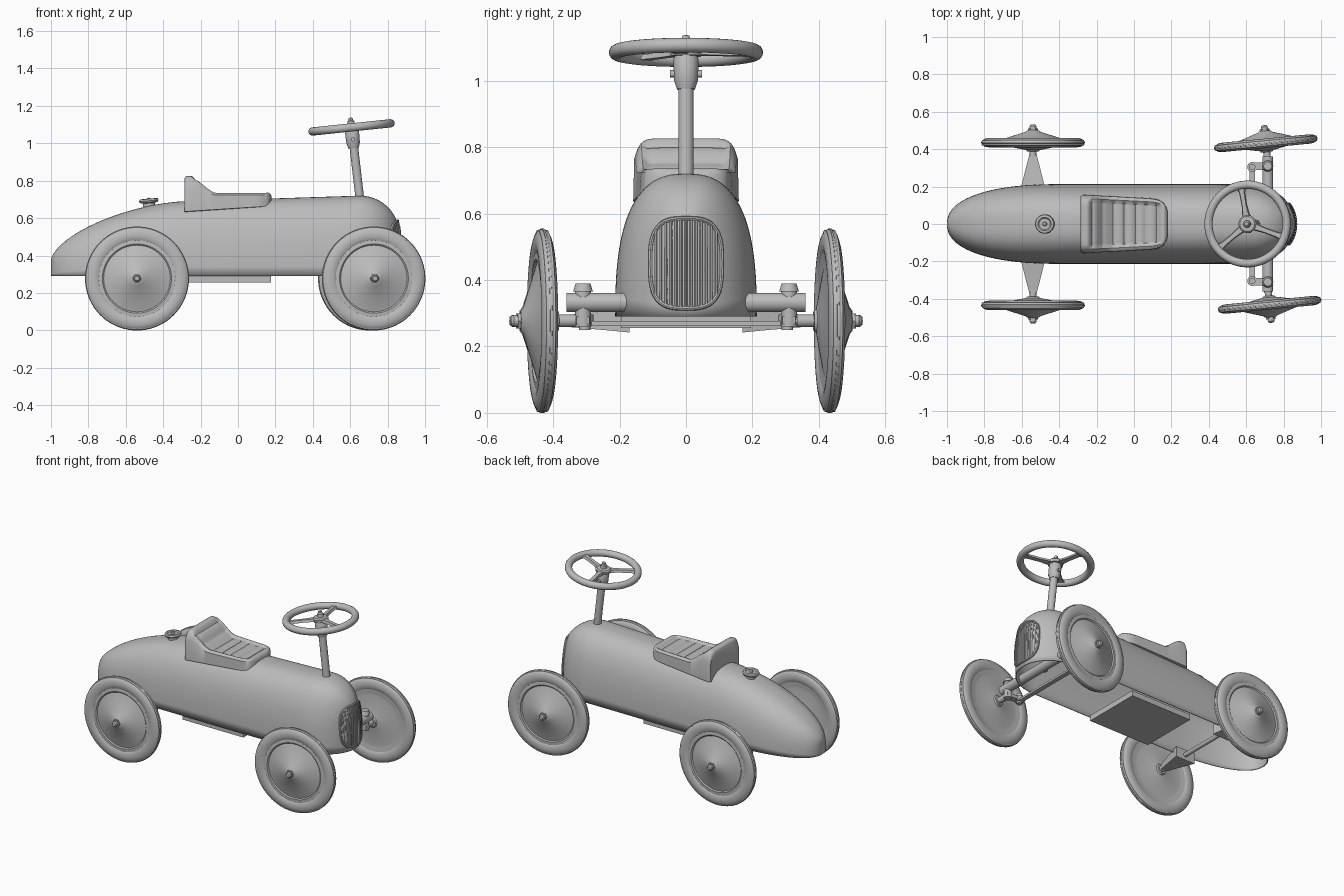
import bpy, bmesh, math
from math import sin, cos, pi, radians
from mathutils import Matrix, Vector

if "Cube" in bpy.data.objects:
    bpy.data.objects.remove(bpy.data.objects["Cube"])

grey = bpy.data.materials.new("plain_grey")
grey.diffuse_color = (0.5, 0.5, 0.5, 1)
grey.use_nodes = True
grey.node_tree.nodes["Principled BSDF"].inputs["Base Color"].default_value = grey.diffuse_color


def finish(name, bm, angle=35, matrix=None, merge=1e-5):
    bmesh.ops.remove_doubles(bm, verts=bm.verts, dist=merge)
    if matrix is not None:
        bm.transform(matrix)
    bmesh.ops.recalc_face_normals(bm, faces=bm.faces)
    me = bpy.data.meshes.new(name)
    bm.to_mesh(me)
    bm.free()
    me.materials.append(grey)
    ob = bpy.data.objects.new(name, me)
    bpy.context.collection.objects.link(ob)
    bpy.ops.object.select_all(action='DESELECT')
    bpy.context.view_layer.objects.active = ob
    ob.select_set(True)
    bpy.ops.object.shade_smooth_by_angle(angle=radians(angle))
    return ob


def loft(name, rings, closed=True, caps=True, loop=False, angle=35, matrix=None):
    """Skin a list of equal-length point rings."""
    bm = bmesh.new()
    vs = [[bm.verts.new(p) for p in r] for r in rings]
    n = len(rings[0])
    for i in range(len(vs) if loop else len(vs) - 1):
        a, b = vs[i], vs[(i + 1) % len(vs)]
        for j in range(n if closed else n - 1):
            k = (j + 1) % n
            bm.faces.new((a[j], a[k], b[k], b[j]))
    if caps and closed and not loop:
        bm.faces.new(vs[0])
        bm.faces.new(vs[-1])
    return finish(name, bm, angle, matrix)


def lathe(name, profile, matrix, seg=48, loop=False):
    """Turn (radius, height) points about local z."""
    rings = [[(r * cos(2 * pi * i / seg), r * sin(2 * pi * i / seg), h) for i in range(seg)]
             for r, h in profile]
    return loft(name, rings, caps=True, loop=loop, matrix=matrix)


def rod(name, a, b, r, seg=24, r2=None):
    a, b = Vector(a), Vector(b)
    d = b - a
    m = Matrix.Translation(a) @ d.to_track_quat('Z', 'Y').to_matrix().to_4x4()
    return lathe(name, [(r, 0), (r2 or r, d.length)], m, seg)


def box(name, lo, hi, matrix=None):
    rings = [[(x, lo[1], lo[2]), (x, hi[1], lo[2]), (x, hi[1], hi[2]), (x, lo[1], hi[2])]
             for x in (lo[0], hi[0])]
    return loft(name, rings, matrix=matrix)


def tube(name, pts, r, seg=8, cyclic=False):
    """Round tube along points that lie roughly across the x axis."""
    rings = []
    for i, p in enumerate(pts):
        q0 = Vector(pts[i - 1] if cyclic or i else p)
        q1 = Vector(pts[(i + 1) % len(pts)] if cyclic or i < len(pts) - 1 else p)
        t = (q1 - q0).normalized()
        u = t.cross(Vector((1, 0, 0))).normalized()
        w = t.cross(u)
        rings.append([Vector(p) + r * (u * cos(2 * pi * k / seg) + w * sin(2 * pi * k / seg))
                      for k in range(seg)])
    return loft(name, rings, loop=cyclic)


def spow(v, e):
    return math.copysign(abs(v) ** e, v)


# ---- body shell: superellipse sections along x, open underneath ----
N, BASE = 2.65, 0.29


def arc(u, p):
    return max(0.0, 1 - min(1.0, max(0.0, u)) ** p) ** (1 / p)


def half_width(x):
    return 0.213 * arc((-0.4 - x) / 0.6, 2.3) * arc((x - 0.6) / 0.26, 2.05)


def height(x):
    rise = 0.03 * min(1, max(0, (x + 0.28) / 0.93))
    return 0.085 + 0.315 * arc((-0.28 - x) / 0.72, 1.6) + rise - 0.2 * (1 - arc((x - 0.65) / 0.21, 2))


rings = []
for i in range(91):
    x = -0.07 - 0.93 * cos(pi * i / 90)
    w, h = half_width(x), height(x)
    rings.append([(x, w * spow(cos(pi * j / 48), 2 / N), BASE + h * max(0, sin(pi * j / 48)) ** (2 / N))
                  for j in range(49)])
body = loft("body_shell", rings, closed=False, caps=False, angle=50)
sol = body.modifiers.new("thickness", 'SOLIDIFY')
sol.thickness, sol.offset = 0.006, -1

box("floor_plate", (-0.27, -0.195, 0.255), (0.176, 0.195, 0.291))


# ---- grille wrapped on the nose ----
def nose_x(y, z):
    lo, hi = 0.5, 0.86
    for _ in range(30):
        m = (lo + hi) / 2
        w, h = half_width(m), height(m)
        if w > 0 and (abs(y) / w) ** N + ((z - BASE) / h) ** N < 1:
            lo = m
        else:
            hi = m
    return lo


def grille_ring(s, off, n=48):
    out = []
    for k in range(n):
        a = 2 * pi * k / n
        y, z = 0.11 * s * spow(cos(a), 0.65), 0.45 + 0.138 * s * spow(sin(a), 0.65)
        out.append((nose_x(y, z) + off, y, z))
    return out


loft("grille_panel", [grille_ring(s, o) for s, o in
                      ((1, -0.01), (1, 0.006), (0.8, 0.006), (0.6, 0.006), (0.4, 0.006), (0.2, 0.006), (0.02, 0.006))])
tube("grille_rim", grille_ring(0.98, 0.006), 0.007, cyclic=True)
for k in range(-6, 7):
    y = k * 0.0152
    zr = 0.13 * (1 - abs(y / 0.108) ** 3) ** (1 / 3)
    tube("grille_bar", [(nose_x(y, 0.45 + zr * t / 6) + 0.007, y, 0.45 + zr * t / 6) for t in range(-6, 7)], 0.0045, 6)

# ---- seat: pleated bucket with raised rim and backrest ----
rings = []
for i in range(71):
    f = i / 70
    x = -0.285 + 0.465 * f
    hw = (0.157 - 0.027 * f) * arc(0.97 * (x - 0.06) / 0.12, 3.5) * (0.94 + 0.06 * min(1, f / 0.03))
    t = min(1, max(0, (-0.11 - x) / 0.14))
    back = t * t * (3 - 2 * t)
    zt = 0.738 + 0.088 * back - 0.012 * (max(0, 0.02 - f) / 0.02) - 0.02 * max(0, (f - 0.95) / 0.05) ** 2
    inner = min(1, max(0, (f - 0.08) / 0.05)) * min(1, max(0, (0.95 - f) / 0.06))
    ring = []
    for j in range(33):
        v = -1 + j / 16
        dip = inner * min(1, max(0, (0.86 - abs(v)) / 0.1))
        pleat = 0.012 * (1 - abs(sin(pi * f * 8)) ** 0.6)
        ring.append((x, hw * v, zt - dip * (0.012 + pleat) - abs(v) ** 10 * (0.015 + 0.045 * back)))
    zb = 0.635 + 0.03 * f
    ring += [(x, hw * 1.02, zb), (x, hw * 0.5, zb - 0.01), (x, -hw * 0.5, zb - 0.01), (x, -hw * 1.02, zb)]
    rings.append(ring)
loft("seat", rings, angle=40)

# ---- filler cap behind the seat ----
lathe("filler_cap", [(0.032, -0.03), (0.032, 0.012), (0.048, 0.016), (0.052, 0.025), (0.048, 0.034),
                     (0.036, 0.036), (0.03, 0.03), (0.012, 0.03), (0.009, 0.04), (0.001, 0.041)],
      Matrix.Translation((-0.475, 0, 0.668)) @ Matrix.Rotation(radians(-5), 4, 'Y'))

# ---- wheels ----
TYRE = [(0.228 + 0.043 * cos(2 * pi * k / 20), 0.025 * sin(2 * pi * k / 20)) for k in range(20)]
DISC = [(0.001, -0.048), (0.03, -0.048), (0.036, -0.04), (0.165, -0.014), (0.18, -0.016), (0.205, -0.018),
        (0.205, 0.018), (0.185, 0.02), (0.178, 0.014), (0.165, 0.018), (0.04, 0.058), (0.03, 0.066), (0.001, 0.068)]


def wheel(label, x, y, side, turn):
    m = (Matrix.Translation((x, y, 0.277)) @ Matrix.Rotation(radians(turn), 4, 'Z')
         @ Matrix.Rotation(radians(-90 * side), 4, 'X'))
    lathe(label + "_tyre", [(r + 0.006, h) for r, h in TYRE], m, 72, loop=True)
    lathe(label + "_disc", DISC, m, 64)
    for k in (-0.011, 0, 0.011):  # tread ribs
        r0 = 0.234 + 0.043 * math.sqrt(1 - (k / 0.025) ** 2)
        lathe(label + "_tread", [(r0 - 0.004, k - 0.004), (r0 + 0.001, k - 0.003), (r0 + 0.001, k + 0.003),
                                 (r0 - 0.004, k + 0.004)], m, 72, loop=True)
    lathe(label + "_nut", [(0.026, 0.06), (0.026, 0.076)], m, 6)
    lathe(label + "_bolt", [(0.018, 0.07), (0.018, 0.088), (0.012, 0.096), (0.001, 0.097)], m, 20)
    rod(label + "_stub", m @ Vector((0, 0, -0.1)), m @ Vector((0, 0, -0.04)), 0.019)


for s in (1, -1):
    wheel("rear_wheel", -0.54, 0.435 * s, s, 0)
    wheel("front_wheel", 0.715 - 0.01 * s, 0.432 * s, s, 5.5)
    # rear axle bracket tapering out to the hub
    loft("rear_bracket", [[(-0.54 + a * w, s * y, 0.277 + b * h) for a, b in ((-1, -1), (1, -1), (1, 1), (-1, 1))]
                          for y, w, h in ((0.17, 0.07, 0.035), (0.22, 0.058, 0.03), (0.37, 0.02, 0.017))])
    # king pin, steering knuckle and steering arm
    rod("king_pin", (0.715, 0.31 * s, 0.26), (0.715, 0.31 * s, 0.375), 0.024)
    rod("king_pin_cap", (0.715, 0.31 * s, 0.365), (0.715, 0.31 * s, 0.39), 0.03, r2=0.022)
    box("steering_arm", (0.62, 0.31 * s - 0.02, 0.268), (0.735, 0.31 * s + 0.02, 0.29))
    rod("knuckle", (0.715, 0.3 * s, 0.277), (0.71, 0.37 * s, 0.277), 0.015)
    rod("arm_bolt", (0.632, 0.305 * s, 0.25), (0.632, 0.305 * s, 0.315), 0.017)
    rod("arm_boss", (0.632, 0.305 * s, 0.262), (0.632, 0.305 * s, 0.296), 0.026)
rod("rear_axle", (-0.54, -0.4, 0.277), (-0.54, 0.4, 0.277), 0.014)
rod("front_axle_beam", (0.715, -0.36, 0.332), (0.715, 0.36, 0.332), 0.029, 32)
box("tie_rod", (0.617, -0.31, 0.262), (0.647, 0.31, 0.276))

# ---- steering column and wheel ----
top = Vector((0.607, 0, 1.085))
foot = Vector((0.652, 0, 0.7))
axis = (top - foot).normalized()
rod("steering_column", foot - axis * 0.38, top, 0.023, 32)
M = Matrix.Translation(top) @ Matrix.Rotation(radians(-6), 4, 'Y')
lathe("column_sleeve", [(0.027, -0.112), (0.036, -0.085), (0.038, -0.02), (0.03, -0.005)], M, 32)
rod("sleeve_bolt", M @ Vector((0, -0.048, -0.065)), M @ Vector((0, 0.048, -0.065)), 0.011, 12)
lathe("steering_rim", [(0.21 + 0.022 * cos(2 * pi * k / 16), 0.022 * sin(2 * pi * k / 16)) for k in range(16)],
      M, 72, loop=True)
lathe("steering_hub", [(0.045, -0.012), (0.048, 0.006), (0.04, 0.014), (0.02, 0.016), (0.018, 0.034),
                       (0.012, 0.04), (0.011, 0.05), (0.001, 0.053)], M, 32)
for a in (100, 220, 340):
    loft("steering_spoke", [[(r, -w, -0.008), (r, w, -0.008), (r, w * 0.7, 0.008), (r, -w * 0.7, 0.008)]
                            for r, w in ((0.02, 0.024), (0.1, 0.015), (0.17, 0.016), (0.2, 0.026))],
         matrix=M @ Matrix.Rotation(radians(a), 4, 'Z'))
